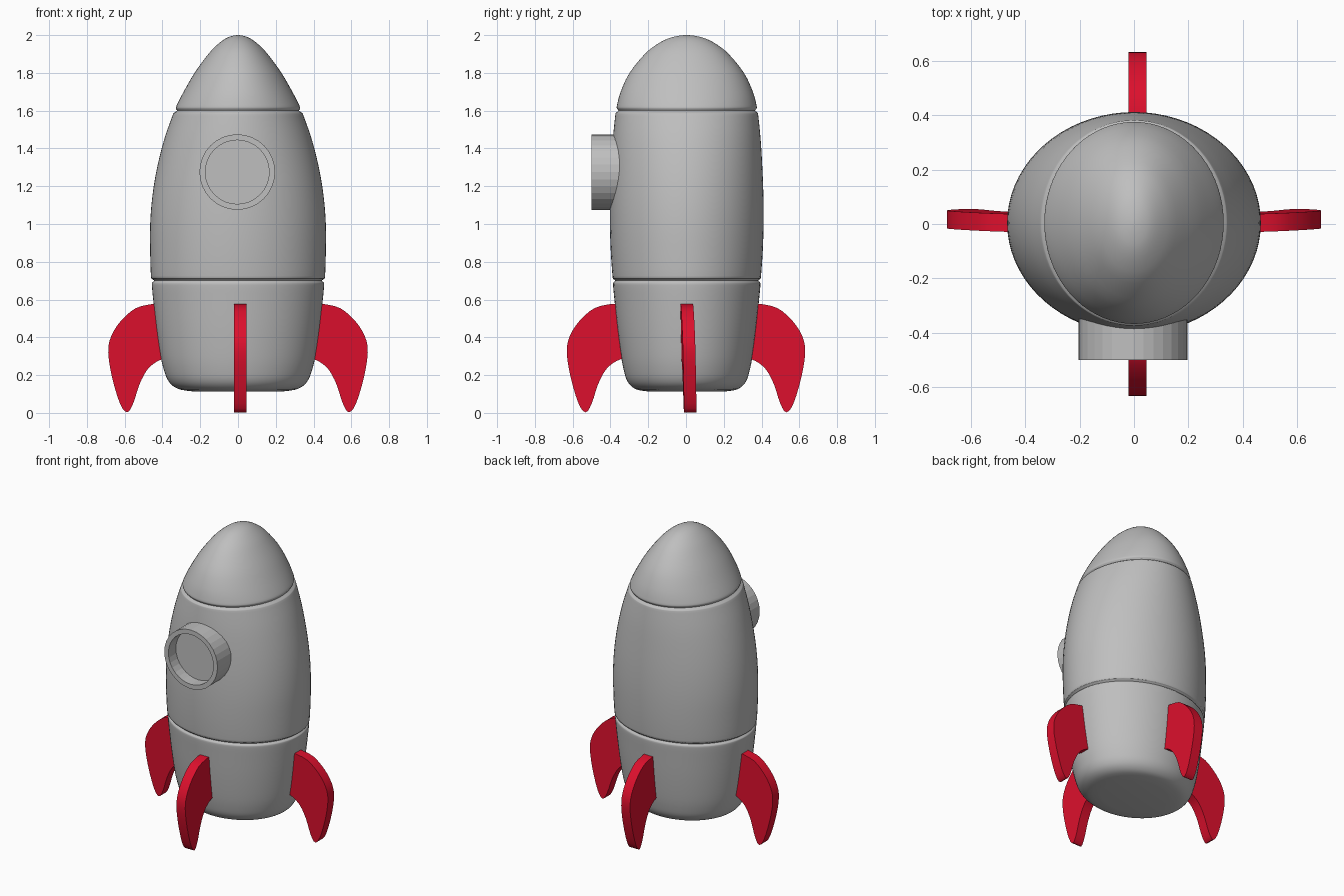
import bpy, bmesh, math
from mathutils import Vector

if "Cube" in bpy.data.objects:
    bpy.data.objects.remove(bpy.data.objects["Cube"])


def material(name, rgb):
    m = bpy.data.materials.new(name)
    m.diffuse_color = (*rgb, 1)
    m.use_nodes = True
    m.node_tree.nodes["Principled BSDF"].inputs["Base Color"].default_value = m.diffuse_color
    return m


grey = material("light grey", (0.52, 0.52, 0.52))
red = material("red", (0.72, 0.005, 0.026))


def finish(name, bm, mat, angle=None):
    bmesh.ops.recalc_face_normals(bm, faces=bm.faces)
    me = bpy.data.meshes.new(name)
    bm.to_mesh(me)
    bm.free()
    me.materials.append(mat)
    ob = bpy.data.objects.new(name, me)
    bpy.context.collection.objects.link(ob)
    if angle is not None:
        bpy.ops.object.select_all(action='DESELECT')
        ob.select_set(True)
        bpy.context.view_layer.objects.active = ob
        bpy.ops.object.shade_smooth_by_angle(angle=math.radians(angle))
    return ob


def spline(pts, steps, closed=False):
    """Catmull-Rom curve through the points."""
    p = [Vector(q) for q in pts]
    n, out = len(p), []
    for i in range(n if closed else n - 1):
        if closed:
            a, b, c, d = (p[(i + k) % n] for k in (-1, 0, 1, 2))
        else:
            a, b, c, d = p[max(i - 1, 0)], p[i], p[i + 1], p[min(i + 2, n - 1)]
        for s in range(steps):
            t = s / steps
            out.append(0.5 * (2 * b + (c - a) * t + (2 * a - 5 * b + 4 * c - d) * t * t
                              + (3 * b - a - 3 * c + d) * t ** 3))
    if not closed:
        out.append(p[-1])
    return out


def loft(name, rings, mat, angle):
    """Skin a stack of equal vertex rings, capping both ends."""
    bm = bmesh.new()
    vs = [[bm.verts.new(co) for co in r] for r in rings]
    n = len(vs[0])
    for a, b in zip(vs, vs[1:]):
        for i in range(n):
            j = (i + 1) % n
            bm.faces.new((a[i], a[j], b[j], b[i]))
    bm.faces.new(vs[0])
    bm.faces.new(vs[-1])
    return finish(name, bm, mat, angle)


# Hull: oval sections (half width x, half depth y, height z) with two grooves
profile = [
    (0.22, 0.19, 0.112), (0.30, 0.26, 0.122), (0.345, 0.295, 0.143), (0.372, 0.318, 0.175),
    (0.39, 0.332, 0.22), (0.41, 0.348, 0.30), (0.432, 0.368, 0.45), (0.449, 0.383, 0.60),
    (0.456, 0.39, 0.675), (0.454, 0.388, 0.69), (0.444, 0.379, 0.70),
    (0.456, 0.389, 0.71), (0.461, 0.393, 0.725), (0.465, 0.402, 0.85), (0.465, 0.407, 1.0),
    (0.453, 0.406, 1.15), (0.428, 0.400, 1.3), (0.390, 0.391, 1.45), (0.348, 0.379, 1.57),
    (0.339, 0.375, 1.588), (0.323, 0.362, 1.60), (0.329, 0.370, 1.612), (0.324, 0.369, 1.63),
    (0.288, 0.350, 1.70), (0.230, 0.303, 1.80), (0.157, 0.222, 1.90), (0.109, 0.160, 1.95),
    (0.066, 0.099, 1.982), (0.03, 0.045, 1.996), (0.004, 0.006, 2.0)]
SEG = 72
loft("hull", [[(rx * math.cos(2 * math.pi * k / SEG), 0.004 + ry * math.sin(2 * math.pi * k / SEG), z)
               for k in range(SEG)] for rx, ry, z in spline(profile, 3)], grey, 50)

# Porthole: ring standing proud of the hull with a recessed flat pane
rim = [(0.2, -0.33), (0.2, -0.5), (0.169, -0.5), (0.169, -0.42)]
loft("porthole", [[(-0.004 + r * math.cos(2 * math.pi * k / 32), y, 1.275 + r * math.sin(2 * math.pi * k / 32))
                   for k in range(32)] for r, y in rim], grey, 5)

# Fins: one curved outline (distance from axis, height), thickened and repeated
outer = [(0.45, 0.577), (0.54, 0.555), (0.62, 0.487), (0.672, 0.405), (0.687, 0.32),
         (0.667, 0.19), (0.625, 0.05), (0.587, 0.003), (0.555, 0.05), (0.522, 0.15),
         (0.483, 0.225), (0.44, 0.265), (0.40, 0.285)]
outline = [(0.35, 0.577)] + [tuple(v) for v in spline(outer, 3)] + [(0.35, 0.285)]


def fin(name, direction, shift, lean):
    d = Vector(direction)
    side = Vector((0, 1, 0)) if d.x else Vector((1, 0, 0))
    rings = []
    for h in (-0.033, 0.033):
        rings.append([d * (r + shift) + side * (0.012 + h + lean * (0.03 * (r - 0.5) - 0.025 * (z - 0.3)))
                      + Vector((0, 0, z)) for r, z in outline])
    loft(name, rings, red, 30)


fin("right_fin", (1, 0, 0), 0, 1)
fin("left_fin", (-1, 0, 0), 0, 1)
fin("front_fin", (0, -1, 0), -0.056, 0)
fin("back_fin", (0, 1, 0), -0.056, 0)
